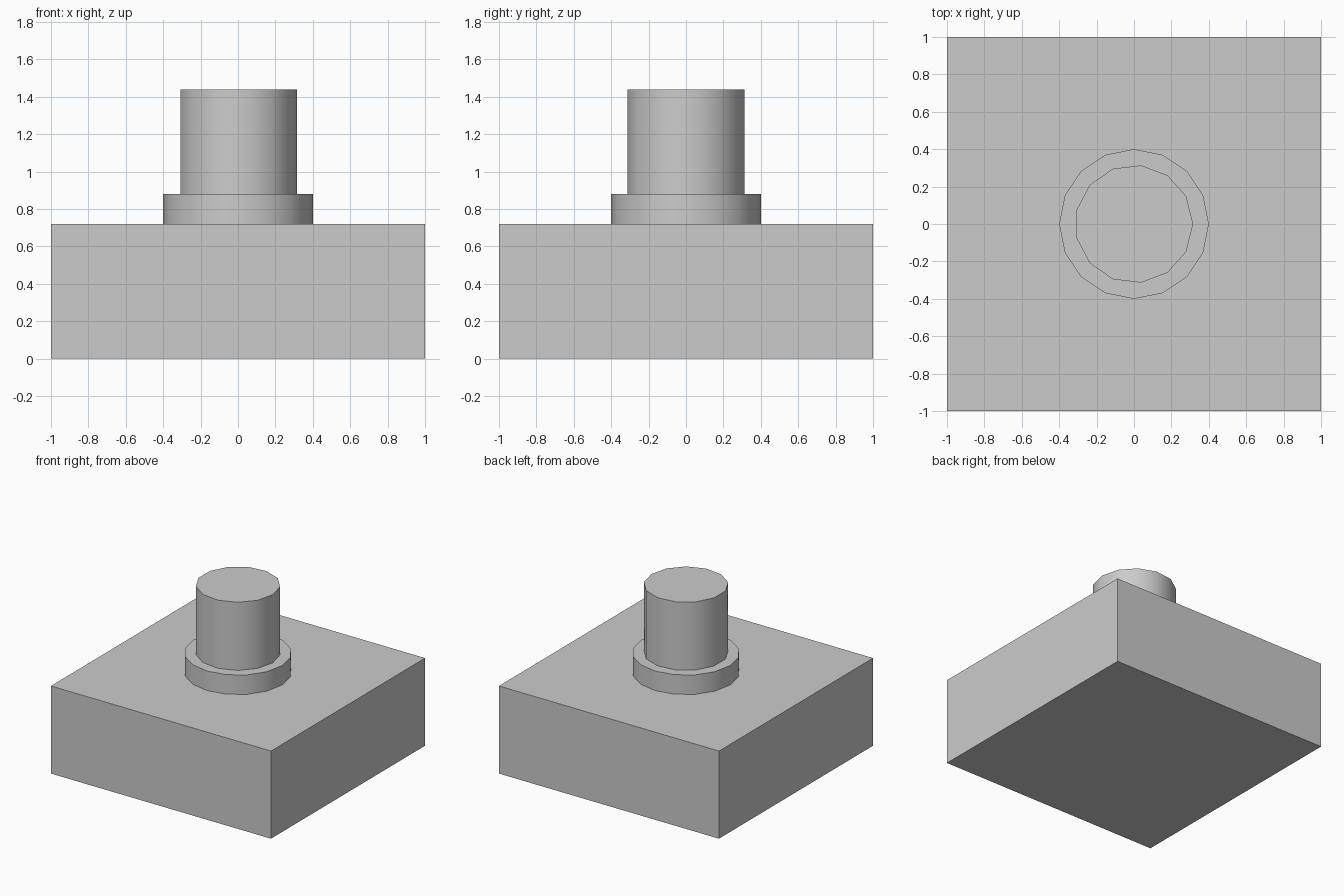
import bpy, bmesh
from math import sin, cos, radians, tau

if "Cube" in bpy.data.objects:
    bpy.data.objects.remove(bpy.data.objects["Cube"], do_unlink=True)

GREY = (0.6, 0.6, 0.6, 1.0)
grey = bpy.data.materials.new("plain grey")
grey.use_nodes = True
grey.diffuse_color = GREY
grey.node_tree.nodes["Principled BSDF"].inputs["Base Color"].default_value = GREY


def prism(name, outline, bottom, top):
    """Extrude a flat outline from bottom to top."""
    bm = bmesh.new()
    face = bm.faces.new([bm.verts.new((x, y, bottom)) for x, y in outline])
    raised = bmesh.ops.extrude_face_region(bm, geom=[face], use_keep_orig=True)
    for v in raised["geom"]:
        if isinstance(v, bmesh.types.BMVert):
            v.co.z = top
    bmesh.ops.recalc_face_normals(bm, faces=bm.faces[:])
    mesh = bpy.data.meshes.new(name)
    bm.to_mesh(mesh)
    bm.free()
    mesh.materials.append(grey)
    obj = bpy.data.objects.new(name, mesh)
    bpy.context.collection.objects.link(obj)
    return obj


def ring(sides, radius):
    """Regular polygon with its first corner on +x."""
    return [(radius * cos(tau * i / sides), radius * sin(tau * i / sides))
            for i in range(sides)]


def smooth_sides(obj):
    bpy.ops.object.select_all(action="DESELECT")
    obj.select_set(True)
    bpy.context.view_layer.objects.active = obj
    bpy.ops.object.shade_smooth_by_angle(angle=radians(40))


# Square base block
prism("base_block", [(-1, -1), (1, -1), (1, 1), (-1, 1)], 0, 0.72)

# Low collar and the post standing on it
smooth_sides(prism("collar", ring(16, 0.4), 0.72, 0.88))
smooth_sides(prism("post", ring(13, 0.316), 0.88, 1.44))
